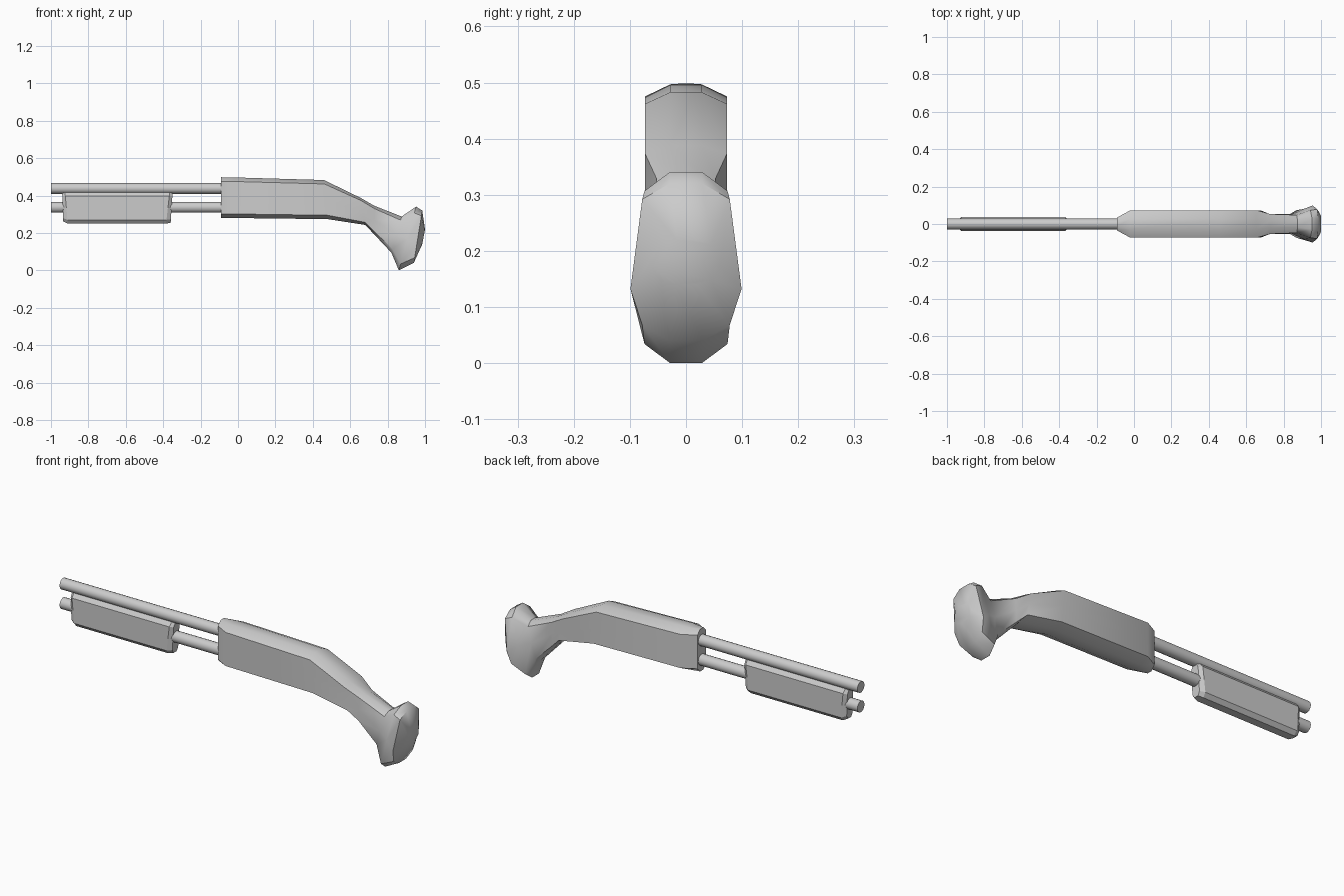
import bpy, bmesh, math
from mathutils import Vector

if "Cube" in bpy.data.objects:
    bpy.data.objects.remove(bpy.data.objects["Cube"])


def loft(name, sections, flat=0.38, drop=0.1, smooth=None):
    """Skin bevelled rings; section = (top xz, bottom xz, half width, mid half width, mid position)."""
    bm = bmesh.new()
    rings = []
    for (tx, tz), (bx, bz), w, mid, pos in sections:
        right = [(0, w * flat), (drop, w), (pos, mid), (1 - drop, w), (1, w * flat)]
        outline = right + [(t, -y) for t, y in reversed(right)]
        rings.append([bm.verts.new((tx + (bx - tx) * t, y, tz + (bz - tz) * t))
                      for t, y in outline])
    n = len(rings[0])
    for a, b in zip(rings, rings[1:]):
        for i in range(n):
            j = (i + 1) % n
            bm.faces.new((a[i], a[j], b[j], b[i]))
    bm.faces.new(rings[0])
    bm.faces.new(rings[-1])
    bmesh.ops.recalc_face_normals(bm, faces=bm.faces)
    return finish(name, bm, smooth)


def finish(name, bm, smooth):
    mesh = bpy.data.meshes.new(name)
    bm.to_mesh(mesh)
    bm.free()
    ob = bpy.data.objects.new(name, mesh)
    bpy.context.collection.objects.link(ob)
    if smooth:
        bpy.ops.object.select_all(action='DESELECT')
        ob.select_set(True)
        bpy.context.view_layer.objects.active = ob
        bpy.ops.object.shade_smooth_by_angle(angle=math.radians(smooth))
    return ob


# Receiver, neck and flared grip as one skin
loft("receiver_and_grip", [
    ((-0.09, 0.498), (-0.09, 0.28), 0.035, 0.035, 0.5),
    ((-0.02, 0.497), (-0.02, 0.28), 0.073, 0.073, 0.5),
    ((0.46, 0.483), (0.48, 0.274), 0.073, 0.073, 0.5),
    ((0.655, 0.388), (0.68, 0.243), 0.073, 0.073, 0.5),
    ((0.73, 0.345), (0.725, 0.196), 0.053, 0.053, 0.5),
    ((0.875, 0.288), (0.82, 0.095), 0.048, 0.052, 0.5),
    ((0.952, 0.341), (0.86, 0.0), 0.074, 0.08, 0.5),
    ((0.985, 0.32), (0.94, 0.04), 0.078, 0.099, 0.67),
    ((1.0, 0.22), (0.985, 0.14), 0.045, 0.06, 0.6),
], smooth=50)

# Sliding fore-end with bevelled ends
loft("fore_end", [
    ((-0.94, 0.41), (-0.935, 0.262), 0.024, 0.024, 0.5),
    ((-0.925, 0.417), (-0.91, 0.25), 0.037, 0.037, 0.5),
    ((-0.365, 0.417), (-0.385, 0.25), 0.037, 0.037, 0.5),
    ((-0.35, 0.412), (-0.36, 0.255), 0.024, 0.024, 0.5),
], flat=0.55, drop=0.12)

# Upper and lower tubes
for name, z in (("upper_tube", 0.438), ("lower_tube", 0.337)):
    bpy.ops.mesh.primitive_cylinder_add(vertices=14, radius=0.029, depth=0.95,
                                        location=(-0.525, 0, z),
                                        rotation=(0, math.pi / 2, 0))
    tube = bpy.context.object
    tube.name = name
    bpy.ops.object.shade_smooth_by_angle(angle=math.radians(40))
